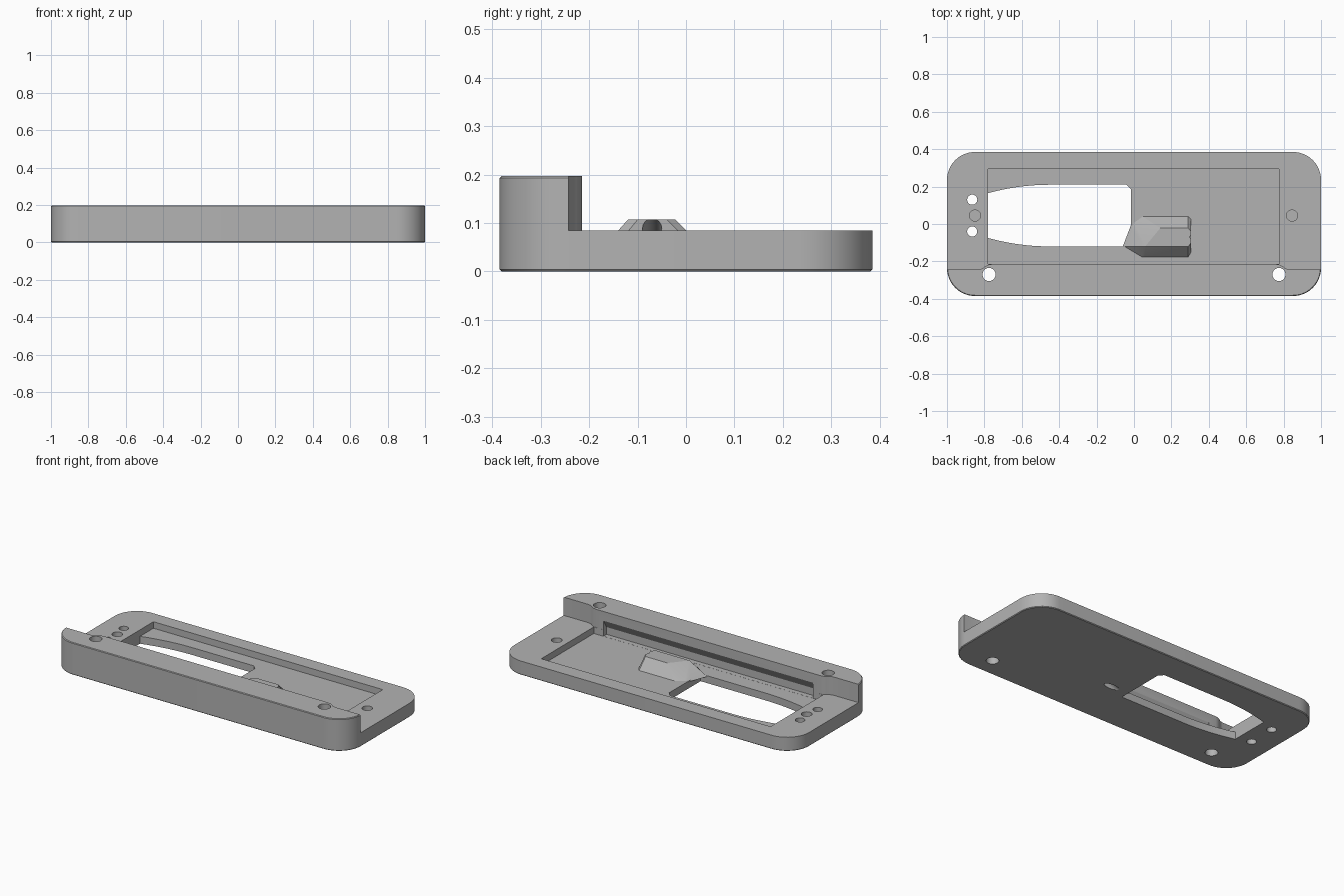
import bpy, bmesh
from math import sin, cos, pi, radians, atan2
from mathutils import Matrix, Vector

cube = bpy.data.objects.get("Cube")
if cube:
    bpy.data.objects.remove(cube, do_unlink=True)

grey = bpy.data.materials.new("plain grey")
grey.use_nodes = True
GREY = (0.45, 0.45, 0.45, 1)
grey.diffuse_color = GREY
grey.node_tree.nodes["Principled BSDF"].inputs["Base Color"].default_value = GREY


def finish(name, bm):
    bmesh.ops.recalc_face_normals(bm, faces=bm.faces)
    mesh = bpy.data.meshes.new(name)
    bm.to_mesh(mesh)
    bm.free()
    mesh.materials.append(grey)
    ob = bpy.data.objects.new(name, mesh)
    bpy.context.collection.objects.link(ob)
    return ob


def prism(name, pts, low, high, along_x=False, chamfer=0):
    """Extrude a flat outline upward, or sideways along x."""
    bm = bmesh.new()
    place = (lambda p, h: (h, p[0], p[1])) if along_x else (lambda p, h: (p[0], p[1], h))
    face = bm.faces.new([bm.verts.new(place(p, low)) for p in pts])
    ext = bmesh.ops.extrude_face_region(bm, geom=[face])
    top = [g for g in ext["geom"] if isinstance(g, bmesh.types.BMVert)]
    shift = Vector(place((0, 0), high - low))
    bmesh.ops.translate(bm, verts=top, vec=shift)
    if chamfer:
        rims = [e for e in bm.edges if abs(e.verts[0].co.z - e.verts[1].co.z) < 1e-5]
        bmesh.ops.bevel(bm, geom=rims, offset=chamfer, segments=1, affect='EDGES')
    return finish(name, bm)


def box(name, x0, x1, y0, y1, z0, z1):
    return prism(name, [(x0, y0), (x1, y0), (x1, y1), (x0, y1)], z0, z1)


def circle(x, y, r, n=32):
    return [(x + r * cos(2 * pi * i / n), y + r * sin(2 * pi * i / n)) for i in range(n)]


def boolean(body, tool, operation='DIFFERENCE'):
    """Apply a boolean and discard the helper."""
    mod = body.modifiers.new("cut", 'BOOLEAN')
    mod.operation, mod.object, mod.solver = operation, tool, 'EXACT'
    graph = bpy.context.evaluated_depsgraph_get()
    mesh = bpy.data.meshes.new_from_object(body.evaluated_get(graph))
    body.modifiers.clear()
    body.data = mesh
    bpy.data.objects.remove(tool, do_unlink=True)


# Rounded slab at the full height of the front ridge
RX, RY, R, STEPS = 1.0, 0.385, 0.15, 12
outline = []
for k, (sx, sy) in enumerate([(1, 1), (-1, 1), (-1, -1), (1, -1)]):
    for i in range(STEPS + 1):
        a = pi / 2 * (k + i / STEPS)
        outline.append((sx * (RX - R) + R * cos(a), sy * (RY - R) + R * sin(a)))
body = prism("docking_base", outline, 0, 0.197, chamfer=0.004)

# Lower deck behind the ridge, with curved shoulders
shoulder = [(-1.1, -0.243), (-0.83, -0.243), (-0.81, -0.238), (-0.795, -0.226),
            (-0.78, -0.218), (-0.76, -0.215)]
step = shoulder + [(-x, y) for x, y in reversed(shoulder)] + [(1.1, 0.5), (-1.1, 0.5)]
boolean(body, prism("deck_cutter", step, 0.085, 0.3))

# Sunken tray and the undercut along the ridge
FLOOR = 0.045
boolean(body, box("tray_cutter", -0.78, 0.775, -0.2145, 0.295, FLOOR, 0.12))
under = [(-0.2, 0.145), (-0.215, 0.14), (-0.245, 0.09), (-0.245, FLOOR + 0.0005),
         (-0.2, FLOOR + 0.0005)]
boolean(body, prism("undercut_cutter", under, -0.71, 0.71, along_x=True))

# Long opening, tapering in a curve toward the right end
window = [(-0.015, -0.12), (-0.015, 0.185), (-0.04, 0.21)]
N = 10
window += [(-0.45 - 0.33 * i / N, 0.21 - 0.045 * (i / N) ** 2) for i in range(N + 1)]
window += [(-0.45 - 0.33 * i / N, -0.12 + 0.045 * (i / N) ** 2) for i in range(N, -1, -1)]
boolean(body, prism("window_cutter", window, -0.1, 0.15))

# Cable hump rising from the tray floor
base = [(-0.06, -0.12), (0.04, -0.18), (0.29, -0.18), (0.305, -0.155),
        (0.305, 0.03), (0.29, 0.045), (0.04, 0.045), (-0.01, 0.01)]
crest = [(0.06, -0.12), (0.29, -0.12), (0.305, -0.1), (0.305, -0.04),
         (0.29, -0.022), (0.14, -0.022)]
bm = bmesh.new()
for pts, z in ((base, FLOOR - 0.005), (crest, 0.107)):
    for x, y in pts:
        bm.verts.new((x, y, z))
bmesh.ops.convex_hull(bm, input=bm.verts)
boolean(body, finish("cable_hump", bm), 'UNION')

# Slanted cable tunnel from the underside to the end of the hump
bm = bmesh.new()
tilt = Matrix.Translation((0.2, -0.07, 0.043)) @ Matrix.Rotation(atan2(1, 0.43), 4, 'Y')
bmesh.ops.create_cone(bm, cap_ends=True, segments=16, radius1=0.02, radius2=0.02,
                      depth=0.7, matrix=tilt)
boolean(body, finish("tunnel_cutter", bm))

# Screw holes, small through holes and blind magnet sockets
holes = [(-0.775, -0.27, 0.035, -0.1), (0.775, -0.27, 0.035, -0.1),
         (-0.865, 0.13, 0.027, -0.1), (-0.865, -0.04, 0.027, -0.1),
         (-0.85, 0.045, 0.03, 0.04), (0.845, 0.045, 0.03, 0.04)]
for x, y, r, bottom in holes:
    boolean(body, prism("hole_cutter", circle(x, y, r), bottom, 0.3))

# Smooth the round walls, keep the edges crisp
bpy.ops.object.select_all(action='DESELECT')
body.select_set(True)
bpy.context.view_layer.objects.active = body
bpy.ops.object.shade_smooth_by_angle(angle=radians(25))
